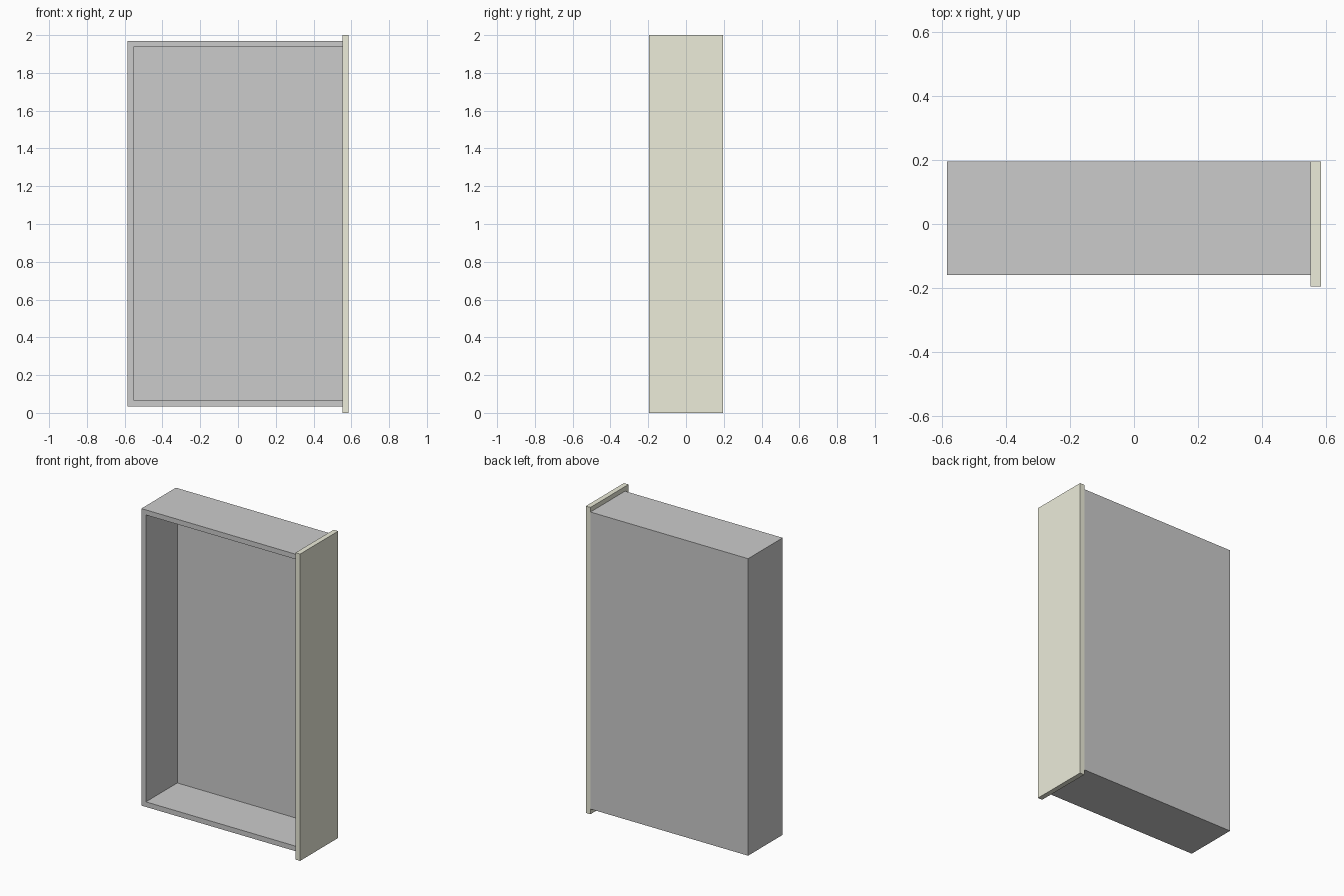
import bpy

if "Cube" in bpy.data.objects:
    bpy.data.objects.remove(bpy.data.objects["Cube"])

T = 0.033                       # board thickness
X, Y = 0.585, 0.196             # half width, half depth
FRONT = -0.16                   # front edge of the tray


def box(name, lo, hi):
    """Axis-aligned box between two corners, with unit scale."""
    bpy.ops.mesh.primitive_cube_add(size=1)
    ob = bpy.context.object
    ob.name = ob.data.name = name
    for v in ob.data.vertices:
        v.co = [h if c > 0 else l for c, l, h in zip(v.co, lo, hi)]
    return ob


# Open tray: back, top, bottom and left walls as one piece
tray = box("tray", (-X, FRONT, 0.034), (X - T, Y, 1.97))

# Hollow the tray through its front and its right end
cutter = box("tray_cutter", (-X + T, FRONT - 0.2, 0.034 + T),
             (X + 0.2, Y - T, 1.97 - T))
cutter.hide_render = True
mod = tray.modifiers.new("hollow", 'BOOLEAN')
mod.operation = 'DIFFERENCE'
mod.solver = 'EXACT'
mod.object = cutter
bpy.context.view_layer.objects.active = tray
bpy.ops.object.modifier_apply(modifier=mod.name)
bpy.data.objects.remove(cutter)

# Taller, deeper panel closing the right end
panel = box("side_panel", (X - T, -Y, 0), (X, Y, 2))
mat = bpy.data.materials.new("pale_yellow")
mat.diffuse_color = (0.84, 0.84, 0.70, 1)
mat.use_nodes = True
mat.node_tree.nodes["Principled BSDF"].inputs["Base Color"].default_value = mat.diffuse_color
panel.data.materials.append(mat)
